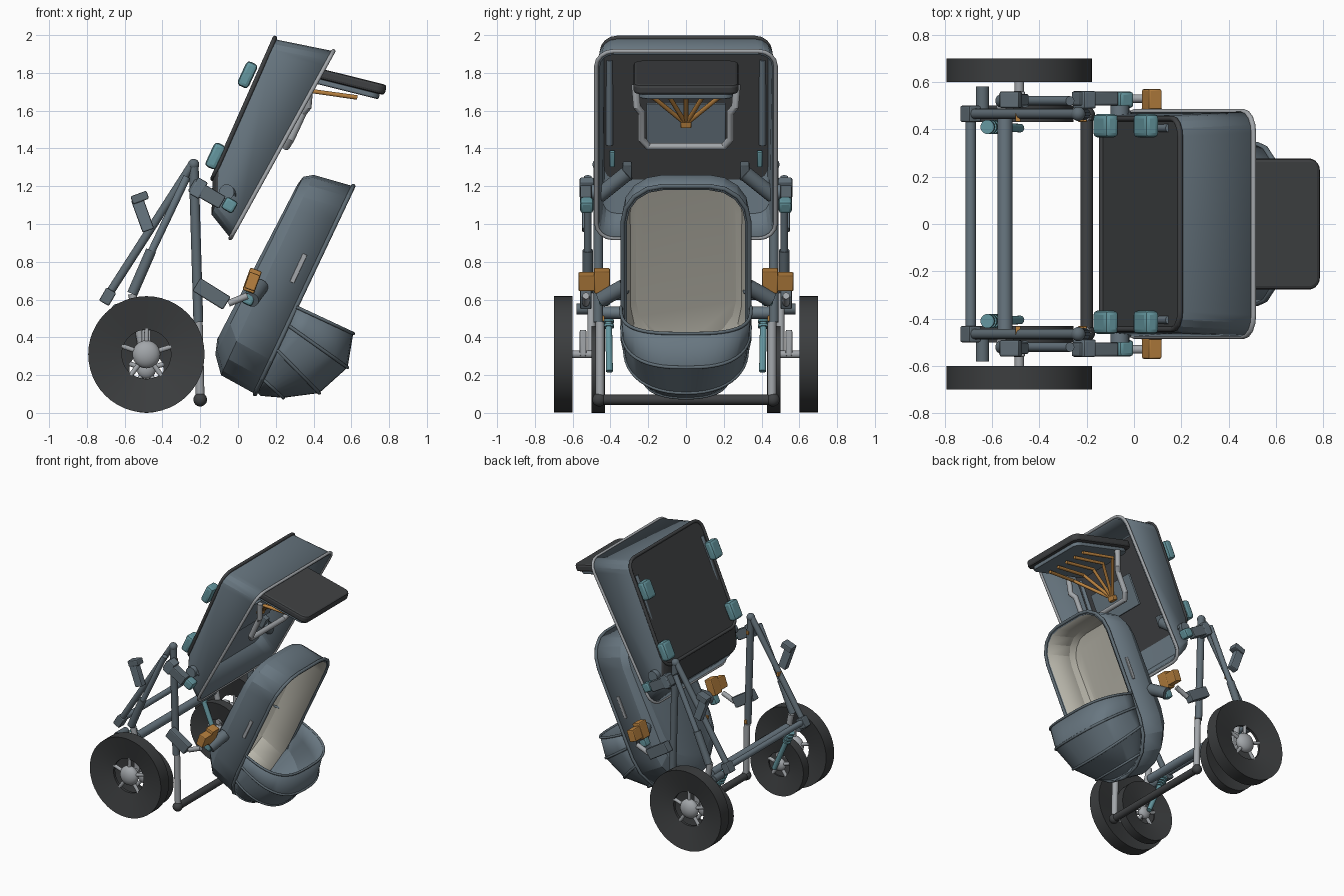
import bpy, bmesh, math
from mathutils import Vector, Matrix

if "Cube" in bpy.data.objects:
    bpy.data.objects.remove(bpy.data.objects["Cube"])


def material(name, *rgb):
    m = bpy.data.materials.new(name)
    m.use_nodes = True
    m.diffuse_color = (*rgb, 1)
    m.node_tree.nodes["Principled BSDF"].inputs["Base Color"].default_value = (*rgb, 1)
    return m


SLATE = material("slate blue", .14, .185, .22)
STEEL = material("dark slate", .115, .15, .175)
CHAR = material("charcoal", .05, .053, .056)
TYRE = material("tyre black", .045, .048, .05)
GREY = material("light grey", .36, .38, .40)
CREAM = material("cream", .50, .485, .42)
TEAL = material("teal", .13, .31, .35)
ORANGE = material("orange", .48, .22, .05)

parts = []


def add(name, bm, *mats):
    me = bpy.data.meshes.new(name)
    bm.to_mesh(me)
    bm.free()
    for m in mats:
        me.materials.append(m)
    ob = bpy.data.objects.new(name, me)
    bpy.context.collection.objects.link(ob)
    parts.append(ob)
    return ob


def box(name, center, size, mat, tilt=0, bevel=.008, corner=0):
    """Bevelled box tilted about the y axis; corner rounds its outline in plan."""
    bm = bmesh.new()
    bmesh.ops.create_cube(bm, size=1)
    bmesh.ops.scale(bm, vec=size, verts=bm.verts)
    if corner:
        upright = [e for e in bm.edges if abs(e.verts[0].co.z - e.verts[1].co.z) > 1e-4]
        bmesh.ops.bevel(bm, geom=upright, offset=corner, segments=5, affect='EDGES', profile=.5)
    edges = [e for e in bm.edges if e.calc_face_angle(0) > .5]
    bmesh.ops.bevel(bm, geom=edges, offset=bevel, segments=2, affect='EDGES', profile=.5)
    bm.transform(Matrix.Translation(center) @ Matrix.Rotation(math.radians(tilt), 4, 'Y'))
    return add(name, bm, mat)


def tube(name, path, r, mat, closed=False):
    cu = bpy.data.curves.new(name, 'CURVE')
    cu.dimensions, cu.bevel_depth, cu.bevel_resolution = '3D', r, 8
    cu.use_fill_caps = True
    sp = cu.splines.new('POLY')
    sp.points.add(len(path) - 1)
    for p, co in zip(sp.points, path):
        p.co = (*co, 1)
    sp.use_cyclic_u = closed
    cu.materials.append(mat)
    ob = bpy.data.objects.new(name, cu)
    bpy.context.collection.objects.link(ob)
    bpy.ops.object.select_all(action='DESELECT')
    ob.select_set(True)
    bpy.context.view_layer.objects.active = ob
    bpy.ops.object.convert(target='MESH')
    parts.append(bpy.context.object)


def ball(name, center, r, mat, flat=1):
    bm = bmesh.new()
    bmesh.ops.create_uvsphere(bm, u_segments=24, v_segments=14, radius=r)
    bm.transform(Matrix.Translation(center) @ Matrix.Diagonal((1, flat, 1, 1)))
    add(name, bm, mat)


def ring(low, high, half, r, r_low=None, k=4):
    """Rounded rectangle across y, running from low to high in the xz plane."""
    lo, hi = Vector((low[0], 0, low[1])), Vector((high[0], 0, high[1]))
    mid, up = (lo + hi) / 2, (hi - lo).normalized()
    h = (hi - lo).length / 2
    pts = []
    for c, (su, sy) in enumerate([(1, 1), (-1, 1), (-1, -1), (1, -1)]):
        q = r_low if r_low and su < 0 else r
        for i in range(k + 1):
            a = (c + i / k) * math.pi / 2
            pts.append(mid + up * (su * (h - q) + q * math.cos(a))
                       + Vector((0, sy * (half - q) + q * math.sin(a), 0)))
    return pts


def loft(name, rows, mats, thick, closed=True, inner=0):
    bm = bmesh.new()
    vs = [[bm.verts.new(p) for p in row] for row in rows]
    n = len(rows[0])
    for a, b in zip(vs, vs[1:]):
        for i in range(n if closed else n - 1):
            j = (i + 1) % n
            bm.faces.new((a[i], a[j], b[j], b[i]))
    if closed:
        bm.faces.new(vs[-1])
    bmesh.ops.recalc_face_normals(bm, faces=bm.faces)
    ob = add(name, bm, *mats)
    s = ob.modifiers.new("thickness", 'SOLIDIFY')
    s.thickness, s.offset, s.material_offset = thick, -1, inner
    return ob


# Seat shell: dark back panel, its lower fold is dark only on the outside
rim = ring((-.04, .925), (.505, 1.915), .475, .09)
back = ring((-.135, 1.24), (.195, 1.985), .445, .08)
shell = loft("seat_shell", [rim, ring((-.14, 1.05), (.21, 1.975), .46, .09), back],
             [SLATE, SLATE, CHAR, CHAR, SLATE], .02, inner=1)
for f in shell.data.polygons:
    if f.normal.x < -.6 and f.normal.z > -.3:
        f.material_index = 2 if f.normal.z > .2 else 3
tube("seat_rim", rim, .011, GREY, True)
tube("back_panel_edge", back, .012, CHAR, True)

# Seat clips on the back corners, rails inside
for s in (-1, 1):
    for x, z in ((.05, 1.79), (-.12, 1.36)):
        box("seat_clip", (x, s * .415, z), (.065, .1, .14), TEAL, 25, .02)
    tube("seat_rail", [(-.03, s * .405, 1.42), (.15, s * .405, 1.87)], .018, SLATE)
    box("rail_end", (-.04, s * .39, 1.345), (.03, .03, .09), TEAL, 24)

# Padded shelf with its fan bracket, mounting panel and support frame
box("shelf_pad", (.515, 0, 1.775), (.55, .555, .055), CHAR, 14, .015, .05)
box("shelf_plate", (.505, 0, 1.735), (.5, .5, .03), SLATE, 14, .008, .05)
box("mounting_panel", (.17, 0, 1.53), (.02, .42, .24), SLATE, 25, .006)
box("fan_hub", (.2, 0, 1.53), (.04, .06, .04), ORANGE, 20)
for y in (-.18, -.09, 0, .09, .18):
    tube("fan_rib", [(.2, 0, 1.53), (.38, y * 1.2, 1.705), (.63, y, 1.67)], .012, ORANGE)
tube("shelf_frame", [(.38, -.27, 1.74), (.37, -.26, 1.62), (.345, -.235, 1.59), (.28, -.235, 1.45),
                     (.255, -.2, 1.41), (.255, .2, 1.41), (.28, .235, 1.45), (.345, .235, 1.59),
                     (.37, .26, 1.62), (.38, .27, 1.74)], .02, GREY)

# Bassinet
brim = ring((.09, .1), (.61, 1.2), .335, .21, .32)
loft("bassinet", [brim, ring((-.09, .2), (.40, 1.26), .335, .21, .32),
                  ring((-.12, .31), (.345, 1.25), .31, .2, .29),
                  ring((-.11, .39), (.315, 1.21), .27, .17, .24)], [SLATE, CREAM], .022, inner=1)
tube("bassinet_rim", brim, .012, STEEL, True)

# Foot cover made of panels between bows
bows = [((.31, .56), (.61, .42), .345, .65), ((.27, .46), (.58, .24), .34, .75),
        ((.2, .34), (.43, .105), .325, .9), ((.13, .18), (.24, .08), .22, .9),
        ((.1, .11), (.12, .09), .09, .9)]
rows = []
for (bx, bz), (ox, oz), w, power in bows:
    row = []
    for i in range(25):
        t = math.pi * i / 24
        c, d = math.cos(t), max(math.sin(t), 0) ** power
        row.append((bx + (ox - bx) * d, math.copysign(abs(c) ** power, c) * w, bz + (oz - bz) * d))
    rows.append(row)
loft("foot_cover", rows, [SLATE], .01, closed=False)
for row in rows[:-1]:
    tube("foot_cover_bow", row, .009, STEEL)


def wheel(name, y, s, z, r, hole, width, hub):
    """Dished wheel turned about the y axis."""
    prof = [(hole, .1), (r, .5), (r, -.5), (hole, -.1)]
    n, bm = 48, bmesh.new()
    vs = [[bm.verts.new((-.485 + q * math.cos(i * math.tau / n), s * (y + o * width),
                         z + q * math.sin(i * math.tau / n))) for i in range(n)] for q, o in prof]
    for a, b in zip(vs, vs[1:] + vs[:1]):
        for i in range(n):
            j = (i + 1) % n
            bm.faces.new((a[i], a[j], b[j], b[i]))
    bmesh.ops.recalc_face_normals(bm, faces=bm.faces)
    add(name, bm, TYRE)
    for i in range(5):
        a = i * math.tau / 5 + .3
        tube(name + "_spoke", [(-.485, s * y, z), (-.485 + hole * 1.05 * math.cos(a), s * y,
                                                   z + hole * 1.05 * math.sin(a))], .013, GREY)
    ball(name + "_hub", (-.485, s * y, z), hub, GREY, .65)


# Everything that repeats on both sides
for s in (-1, 1):
    def P(x, y, z):
        return (x, s * y, z)

    wheel("wheel", .65, s, .31, .308, .13, .1, .074)
    wheel("inner_wheel", .465, s, .23, .23, .09, .07, .05)
    tube("axle", [P(-.485, .44, .31), P(-.485, .65, .31)], .02, GREY)
    box("axle_block", P(-.485, .545, .37), (.05, .035, .14), GREY)

    # Frame legs and stays
    tube("front_leg", [P(-.235, .465, 1.32), P(-.21, .465, .48)], .026, STEEL)
    tube("front_leg_lower", [P(-.21, .455, .48), P(-.2, .455, .07)], .023, GREY)
    ball("front_foot", P(-.2, .46, .07), .036, CHAR)
    ball("top_joint", P(-.235, .465, 1.315), .03, STEEL)
    tube("rear_stay", [P(-.24, .465, 1.32), P(-.69, .465, .62)], .022, STEEL)
    tube("rear_brace", [P(-.27, .52, 1.25), P(-.56, .52, .64)], .02, SLATE)
    tube("brace_sleeve", [P(-.46, .52, .86), P(-.56, .52, .63)], .028, STEEL)
    box("rear_bracket", P(-.69, .465, .615), (.06, .07, .08), STEEL, 30)
    tube("side_knob", [P(-.64, .47, .55), P(-.64, .58, .55)], .028, STEEL)
    tube("suspension_arm", [P(-.56, .5, .63), P(-.5, .5, .31)], .022, GREY)
    tube("teal_strut", [P(-.6, .41, .5), P(-.48, .405, .22)], .018, TEAL)
    for i in range(4):
        x, z = -.62 + i * .011, .54 - i * .025
        tube("spring_ring", [P(x, .41, z), P(x + .004, .41, z - .012)], .03, TEAL)
    for x, z in ((-.49, .945), (-.225, 1.2), (-.21, .5)):
        box("orange_button", P(x, .449, z), (.022, .036, .03), ORANGE, 0, .004)

    # Loose handle bracket behind the stays
    box("handle_bracket", P(-.505, .525, 1.05), (.065, .05, .18), SLATE, -20)
    box("handle_cap", P(-.52, .525, 1.14), (.09, .07, .045), STEEL, -20)

    # Seat and bassinet mounts
    box("seat_mount", P(-.165, .53, 1.16), (.19, .06, .075), STEEL, 30)
    box("seat_mount_latch", P(-.045, .525, 1.10), (.07, .07, .07), TEAL, 30, .015)
    box("seat_mount_collar", P(-.21, .525, 1.19), (.06, .075, .1), SLATE, 30)
    tube("seat_arm", [P(0, .31, 1.27), P(-.05, .46, 1.15)], .04, STEEL)
    tube("seat_pivot", [P(-.06, .44, 1.17), P(-.06, .5, 1.17)], .04, SLATE)
    box("arm_plate", P(0, .31, 1.28), (.06, .05, .09), STEEL, 25)
    box("bassinet_mount", P(-.14, .53, .63), (.19, .06, .08), STEEL, 32)
    tube("mount_pin", [P(-.05, .53, .58), P(.05, .53, .62)], .018, GREY)
    tube("bassinet_arm", [P(.12, .325, .67), P(.07, .45, .6)], .042, STEEL)
    box("bassinet_latch", P(.06, .43, .61), (.06, .06, .08), TEAL, 25, .015)
    box("lock_inner", P(.075, .445, .70), (.065, .085, .125), ORANGE, 20)
    box("lock_outer", P(.075, .525, .695), (.06, .09, .09), ORANGE, 20)
    box("side_handle", P(.32, .337, .765), (.025, .012, .165), GREY, 25, .004)

# Cross bars
tube("rear_cross_bar", [(-.69, -.45, .62), (-.69, .45, .62)], .022, SLATE)
tube("middle_cross_bar", [(-.545, -.47, .53), (-.545, .47, .53)], .032, SLATE)
tube("front_cross_bar", [(-.2, -.45, .07), (-.2, .45, .07)], .027, CHAR)

# Smooth shading with sharp edges kept
bpy.ops.object.select_all(action='DESELECT')
for ob in parts:
    ob.select_set(True)
bpy.context.view_layer.objects.active = parts[0]
bpy.ops.object.shade_smooth_by_angle(angle=math.radians(21))
